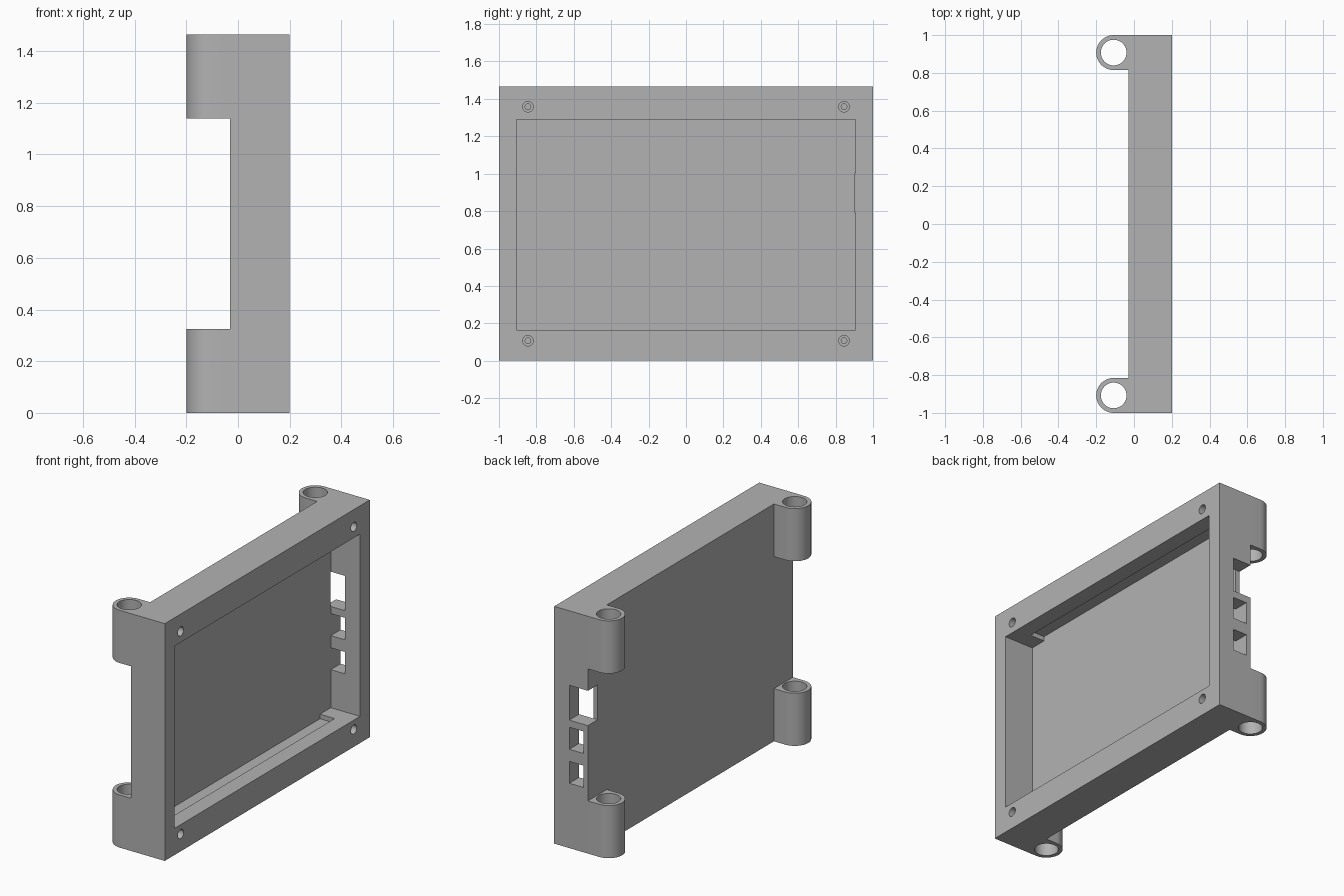
import bpy, bmesh, math
from mathutils import Matrix

old = bpy.data.objects.get("Cube")
if old:
    bpy.data.objects.remove(old, do_unlink=True)

grey = bpy.data.materials.new("plain_grey")
grey.use_nodes = True
colour = (0.448, 0.448, 0.448, 1)
grey.diffuse_color = colour
grey.node_tree.nodes["Principled BSDF"].inputs["Base Color"].default_value = colour

HEIGHT = 1.465
BACK, FACE = -0.03, 0.2      # x range of the shell


def make_object(name, bm):
    bmesh.ops.recalc_face_normals(bm, faces=bm.faces)
    mesh = bpy.data.meshes.new(name)
    bm.to_mesh(mesh)
    bm.free()
    mesh.materials.append(grey)
    obj = bpy.data.objects.new(name, mesh)
    bpy.context.collection.objects.link(obj)
    return obj


def box(name, xs, ys, zs):
    bm = bmesh.new()
    bmesh.ops.create_cube(bm, size=1)
    for v in bm.verts:
        v.co = [r[0] if c < 0 else r[1] for c, r in zip(v.co, (xs, ys, zs))]
    return make_object(name, bm)


def cylinder(name, radius, length, centre, along_x=False):
    bm = bmesh.new()
    turn = Matrix.Rotation(math.pi / 2, 4, 'Y') if along_x else Matrix()
    bmesh.ops.create_cone(bm, cap_ends=True, segments=48, radius1=radius, radius2=radius,
                          depth=length, matrix=Matrix.Translation(centre) @ turn)
    return make_object(name, bm)


def cut(target, cutter):
    cutter.hide_render = True
    mod = target.modifiers.new("cut", 'BOOLEAN')
    mod.operation = 'DIFFERENCE'
    mod.solver = 'EXACT'
    mod.object = cutter
    bpy.context.view_layer.objects.active = target
    bpy.ops.object.modifier_apply(modifier=mod.name)
    bpy.data.objects.remove(cutter, do_unlink=True)


# Shell with a screen opening and a slightly taller pocket behind it
shell = box("display_shell", (BACK, FACE), (-1, 1), (0, HEIGHT))
cut(shell, box("cavity", (0, 0.4), (-0.905, 0.905), (0.165, 1.29)))
cut(shell, box("rear_pocket", (0, 0.1), (-0.8, 0.8), (0.137, 1.318)))

# Ports in the end wall; the largest also breaks through the back
cut(shell, box("large_port", (-0.1, 0.097), (0.904, 1.1), (0.79, 1.005)))
for low, high in ((0.61, 0.746), (0.4, 0.535)):
    cut(shell, box("small_port", (0, 0.097), (0.88, 1.1), (low, high)))

# Stepped screw holes in the four corners of the frame
for y in (-0.845, 0.845):
    for z in (0.107, 1.358):
        cut(shell, cylinder("screw_head", 0.028, 0.2, (FACE, y, z), True))
        cut(shell, cylinder("screw_shaft", 0.015, 0.36, (FACE, y, z), True))


# Rounded mounting lugs with vertical bores
def lug(name, side, low, high):
    radius, cx, cy = 0.0925, -0.1075, 0.9075 * side
    arc = [(cx + radius * math.cos(a), cy + radius * math.sin(a))
           for a in (math.pi * (0.5 + i / 24) for i in range(25))]
    outline = arc + [(BACK, cy - radius), (BACK, cy + radius)]
    bm = bmesh.new()
    base = bm.faces.new([bm.verts.new((x, y, low)) for x, y in outline])
    new = bmesh.ops.extrude_face_region(bm, geom=[base])["geom"]
    bmesh.ops.translate(bm, vec=(0, 0, high - low),
                        verts=[g for g in new if isinstance(g, bmesh.types.BMVert)])
    obj = make_object(name, bm)
    cut(obj, cylinder("bore", 0.068, 2, (cx, cy, (low + high) / 2)))
    return obj


parts = [shell]
for side, label in ((-1, "front"), (1, "back")):
    parts.append(lug(label + "_lower_lug", side, 0, 0.325))
    parts.append(lug(label + "_upper_lug", side, 1.14, HEIGHT))

# Smooth the round surfaces only
bpy.ops.object.select_all(action='DESELECT')
for obj in parts:
    obj.select_set(True)
bpy.context.view_layer.objects.active = shell
bpy.ops.object.shade_smooth_by_angle(angle=math.radians(30))
